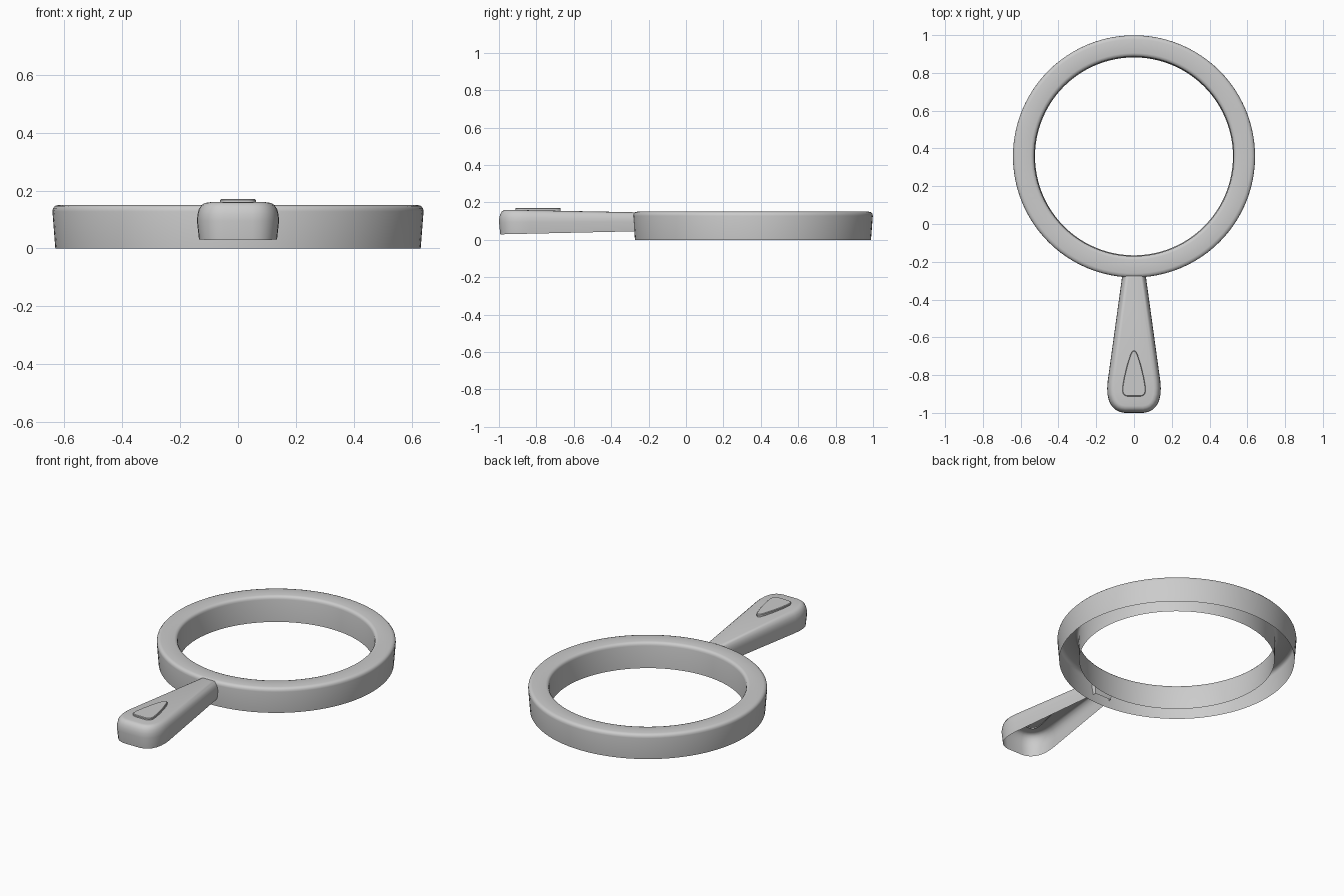
import bpy, bmesh, math
from mathutils import Vector

cube = bpy.data.objects.get("Cube")
if cube:
    bpy.data.objects.remove(cube, do_unlink=True)

grey = bpy.data.materials.new("plain grey")
grey.use_nodes = True
colour = (0.6, 0.6, 0.6, 1)
grey.diffuse_color = colour
grey.node_tree.nodes["Principled BSDF"].inputs["Base Color"].default_value = colour


def loft(name, loops, cap=False, angle=40):
    """Skin a stack of closed loops; the bottom stays open."""
    bm = bmesh.new()
    rows = [[bm.verts.new(p) for p in loop] for loop in loops]
    n = len(rows[0])
    for a, b in zip(rows, rows[1:]):
        for i in range(n):
            j = (i + 1) % n
            bm.faces.new((a[i], a[j], b[j], b[i]))
    if cap:
        bm.faces.new(rows[-1])
    mesh = bpy.data.meshes.new(name)
    bm.to_mesh(mesh)
    bm.free()
    obj = bpy.data.objects.new(name, mesh)
    bpy.context.collection.objects.link(obj)
    mesh.materials.append(grey)
    bpy.ops.object.select_all(action='DESELECT')
    obj.select_set(True)
    bpy.context.view_layer.objects.active = obj
    bpy.ops.object.shade_smooth_by_angle(angle=math.radians(angle))
    return obj


def mirrored(half):
    """Counter-clockwise outline from its +x half, listed from front to back."""
    return [Vector(p) for p in half] + [Vector((-x, y)) for x, y in reversed(half) if x > 0]


def inset(outline, d):
    """Move every side of a convex outline inwards by d."""
    n, result = len(outline), []
    for i, p in enumerate(outline):
        e1 = (p - outline[i - 1]).normalized()
        e2 = (outline[(i + 1) % n] - p).normalized()
        n1, n2 = Vector((-e1.y, e1.x)), Vector((-e2.y, e2.x))
        result.append(p + (n1 + n2) * d / (1 + n1.dot(n2)))
    return result


# Hollow ring, open underneath, with rounded top edges
CENTRE_Y, SEGMENTS = 0.358, 96
profile = [(0.631, 0), (0.641, 0.128), (0.639, 0.139), (0.632, 0.147), (0.62, 0.15),
           (0.547, 0.15), (0.536, 0.147), (0.53, 0.139), (0.528, 0.13), (0.524, 0)]
angles = [2 * math.pi * i / SEGMENTS for i in range(SEGMENTS)]
loft("ring", [[(r * math.cos(a), CENTRE_Y + r * math.sin(a), z) for a in angles]
              for r, z in profile])

# Tapered handle shell, open underneath, reaching just inside the ring
handle = mirrored([(0.05, -1), (0.075, -0.995), (0.098, -0.984), (0.118, -0.964),
                   (0.132, -0.938), (0.14, -0.905), (0.142, -0.87), (0.139, -0.83),
                   (0.059, -0.25)])


def handle_z(y, t):
    k = (y + 1) / 0.75
    low, high = 0.029 + 0.017 * k, 0.161 - 0.014 * k
    return low + (high - low) * t


steps = [(0.007, 0), (0, 0.5), (0.002, 0.68), (0.007, 0.82),
         (0.015, 0.92), (0.025, 0.98), (0.037, 1)]
loft("handle", [[(p.x, p.y, handle_z(p.y, t)) for p in inset(handle, d)]
                for d, t in steps], cap=True)

# Raised teardrop on the handle
drop = mirrored([(0.036, -0.912), (0.049, -0.908), (0.058, -0.898), (0.062, -0.883),
                 (0.061, -0.865), (0.053, -0.815), (0.036, -0.745), (0.02, -0.695),
                 (0.011, -0.676), (0, -0.67)])
loft("teardrop", [[(p.x, p.y, z) for p in inset(drop, d)]
                  for d, z in ((0, 0.152), (0, 0.167), (0.003, 0.17))], cap=True)
